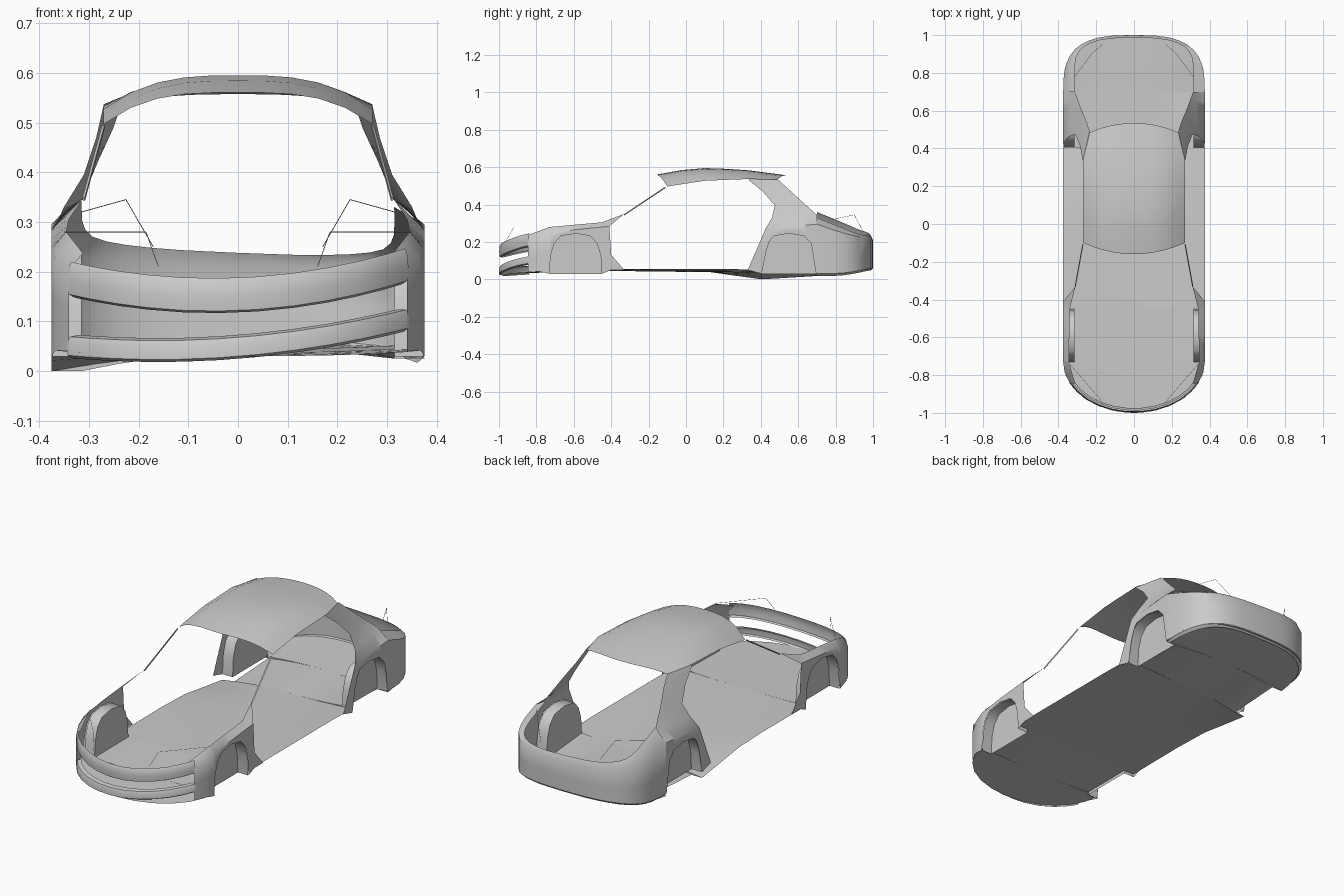
import bpy, bmesh, math
from mathutils import Vector

if "Cube" in bpy.data.objects:
    bpy.data.objects.remove(bpy.data.objects["Cube"])

grey = bpy.data.materials.new("body_grey")
grey.use_nodes = True
grey.diffuse_color = (0.6, 0.6, 0.6, 1)
grey.node_tree.nodes["Principled BSDF"].inputs["Base Color"].default_value = (0.6, 0.6, 0.6, 1)

HALF = 0.375          # half body width
WELL = 0.315          # inner wall of the wheel wells
NOSE, TAIL = -0.73, 0.70


def finish(name, bm, mirror=False, angle=45):
    mesh = bpy.data.meshes.new(name)
    bm.to_mesh(mesh)
    bm.free()
    mesh.materials.append(grey)
    mesh.shade_smooth()
    mesh.set_sharp_from_angle(angle=math.radians(angle))
    ob = bpy.data.objects.new(name, mesh)
    bpy.context.collection.objects.link(ob)
    if mirror:
        ob.modifiers.new("mirror", "MIRROR")
    return ob


def loft(name, rows, mirror=False, caps=(), up=False):
    """Skin a sheet through rows of points; caps lists rows closed with a face."""
    bm = bmesh.new()
    grid = [[bm.verts.new(p) for p in row] for row in rows]
    for a, b in zip(grid, grid[1:]):
        for i in range(len(a) - 1):
            bm.faces.new((a[i], a[i + 1], b[i + 1], b[i]))
    for c in caps:
        bm.faces.new(grid[c])
    bm.normal_update()
    # Face the sheet outward from the cabin, or upward for the floor
    facing = 0
    for f in bm.faces:
        ref = Vector((0, 0, 1)) if up else f.calc_center_median() - Vector((0, 0, 0.2))
        facing += f.normal.dot(ref) * f.calc_area()
    if facing < 0:
        bmesh.ops.reverse_faces(bm, faces=bm.faces[:])
    return finish(name, bm, mirror)


def rod(name, points, radius):
    """Thin mirrored frame rod with a triangular section."""
    bm = bmesh.new()
    for a, b in zip(points, points[1:]):
        a, b = Vector(a), Vector(b)
        turn = (b - a).to_track_quat('Z', 'Y')
        rings = [[bm.verts.new(p + turn @ Vector((radius * math.cos(k * math.tau / 3),
                  radius * math.sin(k * math.tau / 3), 0))) for k in range(3)] for p in (a, b)]
        for k in range(3):
            n = (k + 1) % 3
            bm.faces.new((rings[0][k], rings[0][n], rings[1][n], rings[1][k]))
    return finish(name, bm, True)


def lerp(table, v):
    if v <= table[0][0]:
        return table[0][1]
    for (a, p), (b, q) in zip(table, table[1:]):
        if v <= b:
            return p + (q - p) * (v - a) / (b - a)
    return table[-1][1]


def nose(deg, inset=0):
    a = math.radians(deg)
    return (HALF - inset) * math.cos(a), NOSE - (0.27 - inset) * math.sin(a)


def tail(deg, inset=0):
    a = math.radians(deg)
    c, s = math.cos(a), math.sin(a)
    return ((HALF - inset) * math.copysign(abs(c) ** 0.667, c),
            TAIL + (0.3 - inset) * s ** 0.667)


def arch(yc, half, n=8):
    """Wheel opening outline as (y, z) from front to back."""
    out = []
    for i in range(n + 1):
        a = math.pi * i / n
        c, s = math.cos(a), math.sin(a)
        out.append((yc - half * math.copysign(abs(c) ** 0.6, c), 0.03 + 0.215 * s ** 0.8))
    return out


FRONT, REAR = arch(-0.59, 0.14), arch(0.55, 0.145)

# Floor pan, notched at the four wheel wells; its right sill sits lower at the back
centre = [(-1, 0.03), (-0.4, 0.045), (0.4, 0.035), (1, 0.055)]
left_sill = [(-1, 0.03), (-0.73, 0.045), (-0.3, 0.055), (0.35, 0.055), (0.7, 0.025), (1, 0.055)]
right_sill = [(-1, 0.03), (-0.73, 0.045), (0.05, 0.05), (0.4, 0.0), (0.7, 0.018), (1, 0.055)]
stations = [nose(d)[::-1] for d in (88, 75, 60, 45, 30, 15, 0)]
for opening in (FRONT, REAR):
    y0, y1 = opening[0][0], opening[-1][0]
    stations += [(y0, HALF), (y0, WELL), (y1, WELL), (y1, HALF)]
    if opening is FRONT:
        stations += [(y, HALF) for y in (-0.3, -0.1, 0.1, 0.25)]
stations += [tail(d)[::-1] for d in (0, 15, 30, 45, 60, 75, 88)]
steps = [i / 4 for i in range(-4, 5)]
rows = []
for y, w in stations:
    mid_z = lerp(centre, y)
    rows.append([(w * u, y, mid_z + (lerp(left_sill if u > 0 else right_sill, y) - mid_z) * u * u)
                 for u in steps])
loft("floor_pan", rows, up=True)

# Wheel wells
for name, opening in (("front_wheel_well", FRONT), ("rear_wheel_well", REAR)):
    loft(name, [[(x, y, z) for y, z in opening] for x in (HALF - 0.002, 0.34, WELL)],
         True, caps=(2,))

# Front fenders: lower edge, belt and inner top edge
low = [nose(25) + (0.04,), nose(12) + (0.042,)]
low += [(HALF, y, z) for y, z in FRONT] + [(HALF, -0.4, 0.05), (HALF, -0.33, 0.05)]
belt_z = [(-0.85, 0.2), (-0.73, 0.245), (-0.6, 0.265), (-0.4, 0.285)]
top_z = [(-0.85, 0.235), (-0.73, 0.28), (-0.45, 0.305), (-0.33, 0.35)]
top_x = [(-0.85, 0.31), (-0.73, 0.345), (-0.45, 0.34), (-0.33, 0.31)]
mid, belt, top = [], [], []
for i, (x, y, z) in enumerate(low):
    last = i == len(low) - 1
    yb = -0.41 if last else min(y, -0.425 - 0.003 * (len(low) - i))
    zb = lerp(belt_z, yb)
    mid.append((x, -0.4 if last else (y + 2 * yb) / 3, z + (zb - z) * (0.35 if last else 0.55)))
    belt.append((x, yb, zb))
    yt = y if last else yb
    top.append((lerp(top_x, yt), yt, lerp(top_z, yt)))
loft("front_fender", [low, mid, belt, top], True)

# Rear quarters rising into the roof pillars
low = [(HALF, 0.33, 0.05)] + [(HALF, y, z) for y, z in REAR] + [(HALF, TAIL, 0.025)]
n = len(low) - 1


def span(a, b):
    a, b = Vector(a), Vector(b)
    return [a.lerp(b, i / n) for i in range(n + 1)]


belt = span((HALF, 0.425, 0.27), (HALF, TAIL, 0.295))
mid = [Vector(p).lerp(q, 0.5) for p, q in zip(low, belt)]
loft("rear_quarter", [low, mid, belt,
                      span((0.35, 0.46, 0.33), (0.313, TAIL, 0.345)),
                      span((0.31, 0.475, 0.395), (0.28, 0.61, 0.425)),
                      span((0.285, 0.41, 0.47), (0.25, 0.54, 0.49)),
                      span((0.27, 0.33, 0.535), (0.235, 0.49, 0.535))], True)


# Front bumper: upper bar and lower lip, both sweeping up towards the left
def front_bar(name, curve, slope, profile):
    loft(name, [[(x, y, z + curve * x * x + slope * x)
                 for x, y in (nose(d, inset) for d in range(24, 157, 12))]
                for inset, z in profile])


front_bar("front_bumper_bar", 0.4, 0.04,
          [(0.015, 0.118), (0.003, 0.122), (0, 0.15), (0.003, 0.178), (0.008, 0.188)])
front_bar("front_lip", 0.25, 0.08,
          [(0.01, 0.025), (0, 0.03), (0, 0.055), (0.005, 0.068), (0.025, 0.073)])

# Rear bumper with a rounded shoulder sloping up to the quarters
shoulder = [(TAIL, 0.295), (0.83, 0.25), (1, 0.21)]
rim = [(TAIL, 0.345), (0.83, 0.295), (0.93, 0.255), (1, 0.238)]
rows = [[], [], [], [], []]
for d in range(0, 181, 10):
    x, y = tail(d)
    xi, yi = tail(d, 0.014)
    f = abs(math.cos(math.radians(d)))
    lowest = 0.055 - 0.03 * f ** 3
    rows[0].append((xi, yi, lowest - 0.008))
    rows[1].append((x, y, lowest + 0.005))
    rows[2].append((x, y, 0.13))
    rows[3].append((x, y, lerp(shoulder, y)))
    rows[4].append((xi * (1 - 0.13 * f ** 5), yi, lerp(rim, y) - 0.04 * x))
loft("rear_bumper", rows)

# Roof panel with bowed front and rear edges
crown = [(-0.16, 0.56), (-0.02, 0.585), (0.1, 0.595), (0.3, 0.588), (0.53, 0.557)]
rail = [(-0.16, 0.488), (0.1, 0.527), (0.33, 0.537), (0.53, 0.53)]
rows = []
for y in (-0.13, -0.02, 0.1, 0.22, 0.34, 0.43, 0.51):
    w = lerp([(0.34, 0.27), (0.5, 0.235)], y)
    bow = lerp([(-0.13, -0.03), (0, 0), (0.34, 0), (0.51, 0.025)], y)
    row = []
    for i in range(-5, 6):
        u = i / 5
        yy = y + bow * (1 - 2 * u * u)
        zc, ze = lerp(crown, yy), lerp(rail, yy)
        row.append((w * u, yy, zc - (zc - ze) * abs(u) ** 3))
    rows.append(row)
loft("roof_panel", rows)

# Slim windscreen pillars and lamp frames
rod("windscreen_pillar", [(0.27, -0.11, 0.492), (0.31, -0.33, 0.345)], 0.004)
rod("headlamp_frame", [(0.35, -0.73, 0.28), (0.185, -0.92, 0.28), (0.16, -0.96, 0.21)], 0.001)
rod("tail_lamp_frame", [(0.315, 0.78, 0.32), (0.225, 0.9, 0.345), (0.17, 0.95, 0.25)], 0.001)
